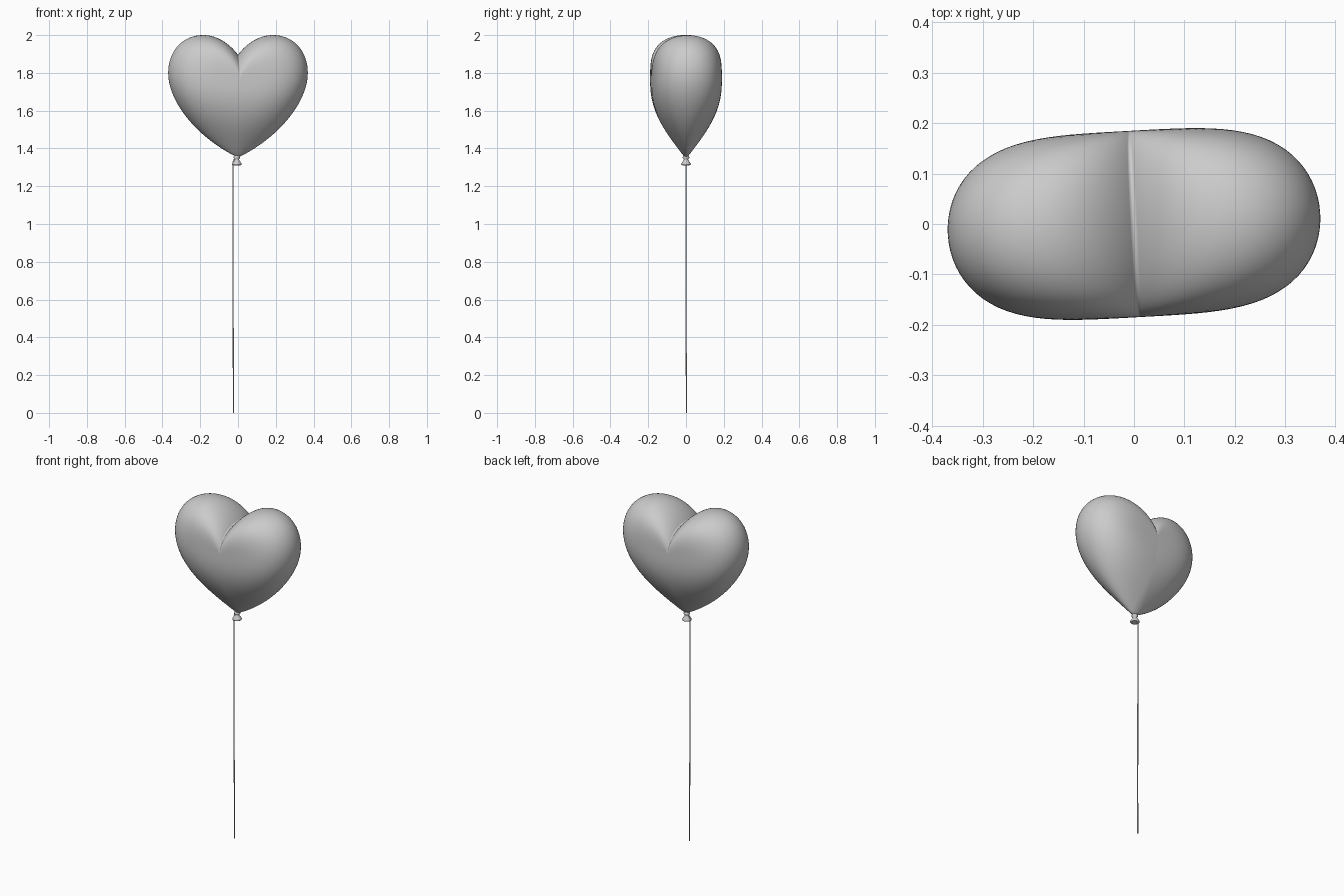
import bpy, bmesh, math
from mathutils import Vector, geometry

if "Cube" in bpy.data.objects:
    bpy.data.objects.remove(bpy.data.objects["Cube"], do_unlink=True)

grey = bpy.data.materials.new("balloon grey")
grey.use_nodes = True
COLOUR = (0.6, 0.6, 0.6, 1)
grey.diffuse_color = COLOUR
grey.node_tree.nodes["Principled BSDF"].inputs["Base Color"].default_value = COLOUR


def finish(name, bm):
    """Turn a bmesh into a smooth, coloured object."""
    bmesh.ops.recalc_face_normals(bm, faces=bm.faces)
    mesh = bpy.data.meshes.new(name)
    bm.to_mesh(mesh)
    bm.free()
    mesh.shade_smooth()
    mesh.materials.append(grey)
    obj = bpy.data.objects.new(name, mesh)
    bpy.context.collection.objects.link(obj)
    return obj


def skin(bm, rings):
    """Bridge closed rings of points with quads, capping both ends."""
    loops = [[bm.verts.new(p) for p in ring] for ring in rings]
    n = len(loops[0])
    for a, b in zip(loops, loops[1:]):
        for i in range(n):
            j = (i + 1) % n
            bm.faces.new((a[i], a[j], b[j], b[i]))
    bm.faces.new(loops[0])
    bm.faces.new(loops[-1])


# Heart outline: three curved spans (start, handle, handle, end), then mirrored
spans = [
    ((0, 1.895), (0.045, 1.955), (0.11, 2.0), (0.185, 2.0)),
    ((0.185, 2.0), (0.295, 2.0), (0.37, 1.915), (0.37, 1.80)),
    ((0.37, 1.80), (0.37, 1.63), (0.19, 1.44), (0, 1.352)),
]
half = []
for span in spans:
    half += geometry.interpolate_bezier(*[Vector(p) for p in span], 20)[:-1]
half.append(Vector((0, 1.352)))
outline = half + [Vector((-p.x, p.y)) for p in half[-2:0:-1]]

# Inflated heart: shrink the outline toward its centre while the depth swells
CENTRE = Vector((0, 1.76))
DEPTH = 0.185
STEPS = 48
rings = []
for k in range(1, STEPS):
    # the middle ring is the outline itself
    phi = math.pi * k / STEPS
    s = math.sin(phi)
    side = 0 if 2 * k == STEPS else math.copysign(1, math.cos(phi))
    ring = []
    for p in outline:
        ray = p - CENTRE
        q = CENTRE + ray * s
        power = 2.5 + 1.3 * abs(ray.x) / ray.length
        drop = max(0, (CENTRE.y - q.y) / 0.408)
        taper = 1 - 0.75 * min(drop, 1) ** 2.4
        y = -side * DEPTH * taper * math.sqrt(max(0, 1 - s ** power))
        ring.append((q.x, y, q.y))
    rings.append(ring)
bm = bmesh.new()
skin(bm, rings)
heart = finish("heart_balloon", bm)
heart.rotation_euler.z = math.radians(3.2)

# Flared knot below the tip, turned from a profile of (radius, height)
profile = [(0.008, 1.366), (0.017, 1.357), (0.018, 1.350), (0.011, 1.343),
           (0.013, 1.337), (0.021, 1.326), (0.026, 1.318), (0.025, 1.313),
           (0.018, 1.311), (0.006, 1.318)]
SIDES = 24
bm = bmesh.new()
skin(bm, [[(r * math.cos(math.tau * i / SIDES) - 0.006,
            r * math.sin(math.tau * i / SIDES), z) for i in range(SIDES)]
          for r, z in profile])
finish("knot", bm)

# Thin string that leaves the knot and hangs to the ground
curve = bpy.data.curves.new("string", 'CURVE')
curve.dimensions = '3D'
curve.bevel_depth = 0.003
curve.bevel_resolution = 2
curve.use_fill_caps = True
path = [(-0.006, 0, 1.345), (-0.02, 0, 1.342), (-0.027, 0, 1.325),
        (-0.027, 0, 0.9), (-0.025, 0.001, 0.3), (-0.024, 0.003, 0)]
spline = curve.splines.new('POLY')
spline.points.add(len(path) - 1)
for point, co in zip(spline.points, path):
    point.co = (*co, 1)
curve.materials.append(grey)
string = bpy.data.objects.new("string", curve)
bpy.context.collection.objects.link(string)
